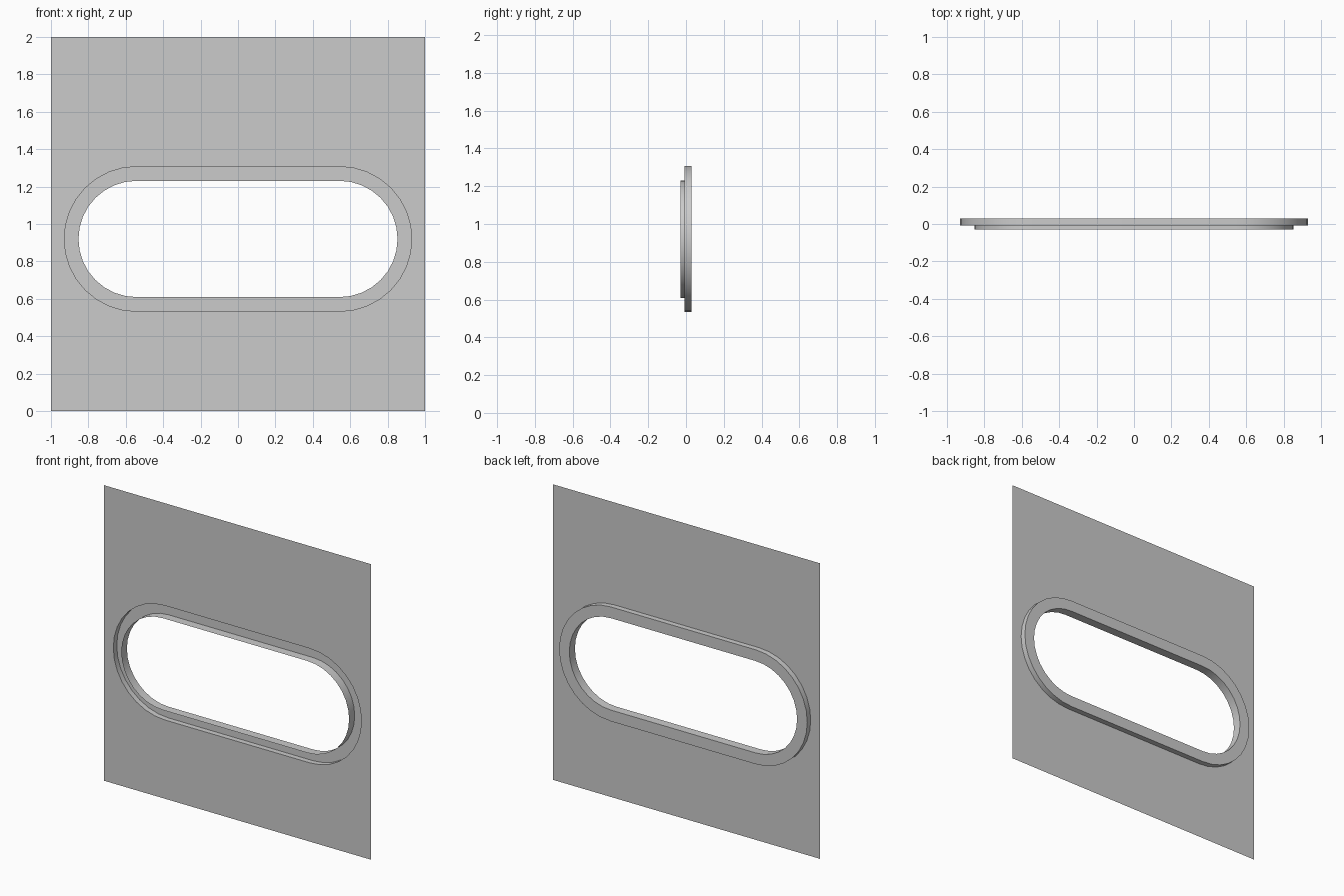
import bpy
import bmesh
from math import cos, sin, pi

cube = bpy.data.objects.get("Cube")
if cube:
    bpy.data.objects.remove(cube, do_unlink=True)

# Slot layout and depths
HALF_RUN, CENTRE_Z = 0.542, 0.92
OUTER_R, INNER_R = 0.387, 0.311
SHEET_Y, FLOOR_Y, LIP_Y = -0.007, 0.03, -0.03
ARC_STEPS = 16

grey = bpy.data.materials.new("light grey")
grey.use_nodes = True
grey.diffuse_color = (0.6, 0.6, 0.6, 1)
grey.node_tree.nodes["Principled BSDF"].inputs["Base Color"].default_value = grey.diffuse_color


def slot_loop(bm, radius, y):
    """Ring of vertices around a slot with semicircular ends."""
    verts = []
    for side in (1, -1):
        for i in range(ARC_STEPS + 1):
            a = -pi / 2 + pi * i / ARC_STEPS
            verts.append(bm.verts.new((side * (HALF_RUN + radius * cos(a)), y,
                                       CENTRE_Z + side * radius * sin(a))))
    return verts


def loop_edges(bm, verts):
    return [bm.edges.new((a, b)) for a, b in zip(verts, verts[1:] + verts[:1])]


def finish(bm, name):
    mesh = bpy.data.meshes.new(name)
    bm.to_mesh(mesh)
    bm.free()
    mesh.materials.append(grey)
    obj = bpy.data.objects.new(name, mesh)
    bpy.context.collection.objects.link(obj)
    return obj


# Flat square sheet with the slot opening
bm = bmesh.new()
corners = [bm.verts.new((x, SHEET_Y, z)) for x, z in ((-1, 0), (1, 0), (1, 2), (-1, 2))]
edges = loop_edges(bm, corners) + loop_edges(bm, slot_loop(bm, OUTER_R, SHEET_Y))
bmesh.ops.triangle_fill(bm, edges=edges, use_beauty=True, normal=(0, -1, 0))
finish(bm, "panel_sheet")

# Recessed groove: outer wall, floor, then raised inner lip
bm = bmesh.new()
rings = [slot_loop(bm, r, y) for r, y in
         ((OUTER_R, SHEET_Y), (OUTER_R, FLOOR_Y), (INNER_R, FLOOR_Y), (INNER_R, LIP_Y))]
for a, b in zip(rings, rings[1:]):
    for i in range(len(a)):
        j = (i + 1) % len(a)
        bm.faces.new((a[i], a[j], b[j], b[i]))
groove = finish(bm, "slot_groove")

bpy.ops.object.select_all(action='DESELECT')
groove.select_set(True)
bpy.context.view_layer.objects.active = groove
bpy.ops.object.shade_smooth_by_angle(angle=pi / 6)
